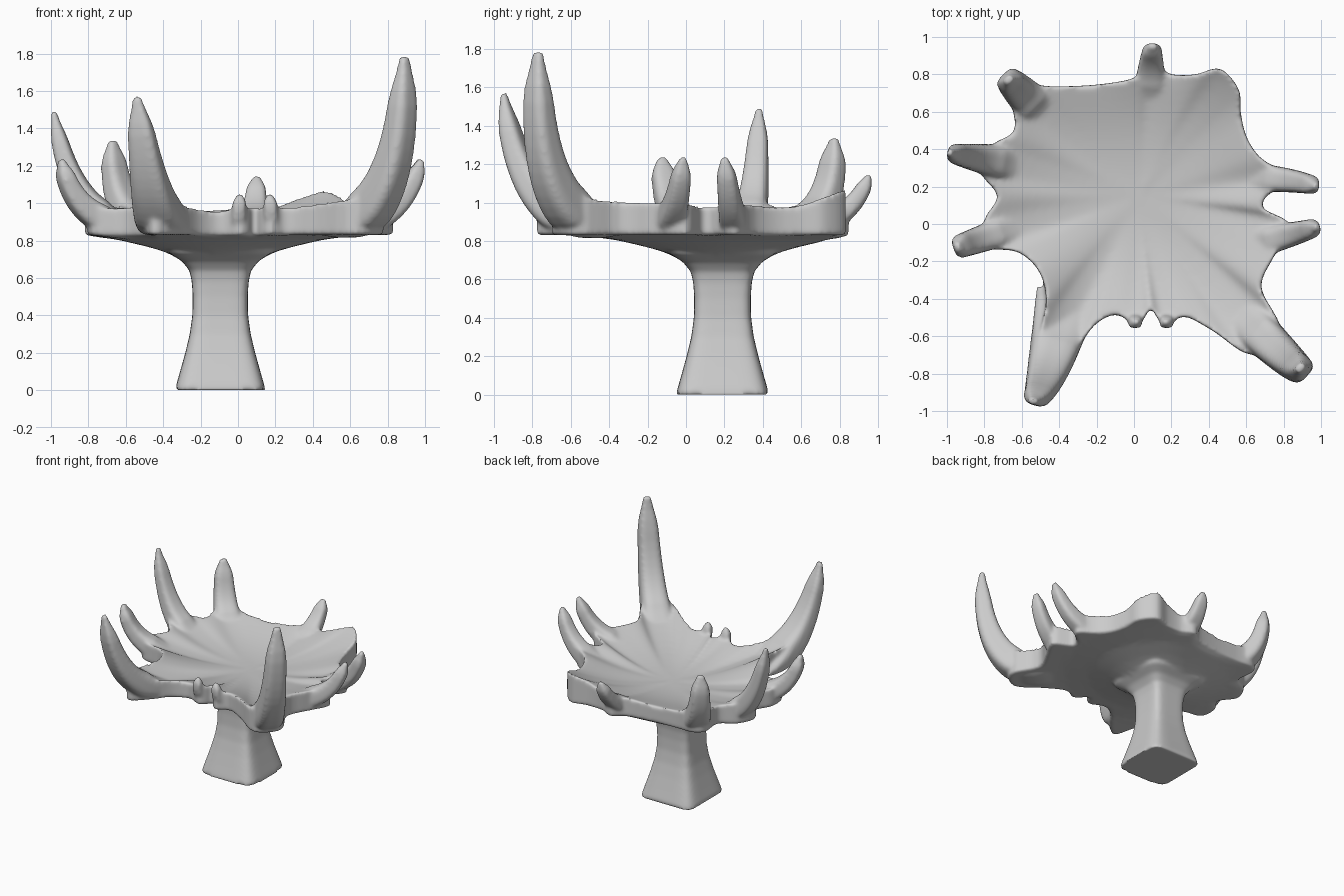
import bpy, bmesh, math
from mathutils import Vector

if "Cube" in bpy.data.objects:
    bpy.data.objects.remove(bpy.data.objects["Cube"])

bm = bmesh.new()
STEM = Vector((-0.095, 0.19))


def lerp_table(table, v):
    for (a, za), (b, zb) in zip(table, table[1:]):
        if v <= b:
            return za + (zb - za) * max(0, v - a) / (b - a)
    return table[-1][1]


def loft(rings):
    """Closed skin over a list of equal-length point rings."""
    vs = [[bm.verts.new(p) for p in r] for r in rings]
    n = len(vs[0])
    for a, b in zip(vs, vs[1:]):
        for i in range(n):
            j = (i + 1) % n
            bm.faces.new((a[i], a[j], b[j], b[i]))
    bm.faces.new(vs[0][::-1])
    bm.faces.new(vs[-1])
    return vs


def superellipse(n, power):
    pts = []
    for i in range(n):
        a = 2 * math.pi * (i + 0.5) / n
        c, s = math.cos(a), math.sin(a)
        pts.append((math.copysign(abs(c) ** power, c), math.copysign(abs(s) ** power, s)))
    return pts


def catmull(pts, steps):
    out, n = [], len(pts)
    for i in range(n):
        p0, p1, p2, p3 = (pts[(i + k) % n] for k in (-1, 0, 1, 2))
        for s in range(steps):
            t = s / steps
            out.append(0.5 * (2 * p1 + (p2 - p0) * t + (2 * p0 - 5 * p1 + 4 * p2 - p3) * t * t
                              + (3 * p1 - p0 - 3 * p2 + p3) * t ** 3))
    return out


# square flared stem: (height, half width)
stem_profile = [(0, .240), (.02, .238), (.1, .215), (.2, .187), (.3, .163), (.4, .149),
                (.5, .147), (.58, .152), (.64, .165), (.69, .205), (.73, .27), (.8, .3)]
loft([[(STEM.x + w * x, STEM.y + w * y, z) for x, y in superellipse(32, 0.35)]
      for z, w in stem_profile])

# dish: rim outline without the prongs (x, y, rim height)
rim = [(.68, .10, .98), (.80, .25, 1.0), (.67, .36, .99), (.60, .47, .98), (.57, .60, .99),
       (.56, .72, 1.03), (.46, .83, 1.07), (.33, .80, 1.03), (.20, .80, .98), (.09, .85, .99),
       (0, .78, .98), (-.2, .745, .96), (-.42, .735, .97), (-.57, .74, 1.0), (-.65, .67, 1.0),
       (-.64, .50, .98), (-.76, .42, 1.0), (-.82, .28, 1.0), (-.73, .15, .98),
       (-.80, .02, .98), (-.78, -.12, .98), (-.62, -.15, .98), (-.51, -.25, 1.0),
       (-.47, -.40, 1.01), (-.50, -.60, 1.02), (-.45, -.78, 1.0), (-.31, -.67, 1.0),
       (-.21, -.54, .97), (-.10, -.485, .96), (.0, -.53, .98), (.05, -.51, .98),
       (.09, -.45, .98), (.13, -.51, .98), (.18, -.54, .98), (.27, -.495, .98),
       (.42, -.57, 1.0), (.63, -.70, 1.03), (.78, -.56, 1.03), (.68, -.34, 1.01),
       (.75, -.17, 1.0), (.83, -.0, 1.0)]
outline = catmull([Vector(p) for p in rim], 4)
under = [(0, .62), (.15, .66), (.21, .695), (.28, .735), (.38, .765), (.55, .805), (.75, .83)]
mid = Vector((.02, .15))
rings = []
for k in range(1, 13):          # underside, centre to rim
    f, ring = k / 12, []
    for p in outline:
        q = mid.lerp(p.xy, f)
        z = lerp_table(under, (q - STEM).length)
        ring.append((q.x, q.y, max(z, .83 - 1.2 * (1 - f))))
    rings.append(ring)
for k in range(12, 0, -1):      # hollowed top, rim to centre
    f, ring = k / 12, []
    for p in outline:
        q = mid.lerp(p.xy, f)
        ring.append((q.x, q.y, .86 + (p.z - .86) * f ** 2.5))
    rings.append(ring)
dish = loft(rings)
hollow = [v for r in dish[13:] for v in r]
for _ in range(25):             # even out the hollow
    bmesh.ops.smooth_vert(bm, verts=hollow, factor=.5, use_axis_z=True)


def prong(root, bend, tip, w0, w1, h0, h1):
    """Curved tapering prong: widths across and thicknesses from root to tip."""
    a, b, c = Vector(root), Vector(bend), Vector(tip)
    side = Vector((c.y - a.y, a.x - c.x, 0)).normalized()
    rings = []
    n = 20
    for i in range(n + 1):
        t = i / n
        p = a * (1 - t) ** 2 + b * 2 * t * (1 - t) + c * t * t
        d = ((b - a) * (1 - t) + (c - b) * t).normalized()
        up = d.cross(side)
        cap = 1 if t < .88 else 1 - .6 * (t - .88) / .12
        root_fade = min(1, .2 + .8 * t / .36)       # stays buried in the dish
        w = (w0 + (w1 - w0) * t) * cap / 2
        h = (h0 + (h1 - h0) * t) * cap * root_fade / 2
        rings.append([p + side * w * x + up * h * y for x, y in superellipse(16, .55)])
    loft(rings)


# root, bend, tip, width root/tip, thickness root/tip
prong((.45, -.36, .875), (.885, -.80, .84), (.89, -.77, 1.785), .26, .13, .31, .10)
prong((-.36, -.38, .88), (-.46, -.86, .85), (-.54, -.95, 1.57), .34, .11, .26, .08)
prong((-.52, .02, .88), (-.88, -.10, .87), (-.945, -.125, 1.235), .17, .12, .19, .08)
prong((-.52, .30, .88), (-.88, .36, .85), (-.985, .38, 1.49), .22, .09, .22, .07)
prong((-.42, .52, .88), (-.66, .76, .86), (-.67, .77, 1.335), .24, .12, .22, .09)
prong((.08, .58, .88), (.09, .86, .88), (.10, .955, 1.145), .20, .09, .15, .07)
prong((.5, .26, .88), (.88, .24, .87), (.975, .20, 1.235), .17, .09, .19, .08)
prong((.5, -.14, .88), (.88, -.05, .87), (.98, -.015, 1.235), .18, .09, .19, .08)
prong((0, -.40, .87), (.0, -.535, .87), (.01, -.525, 1.05), .09, .07, .10, .06)
prong((.18, -.40, .87), (.18, -.535, .87), (.17, -.525, 1.05), .09, .07, .10, .06)

bmesh.ops.recalc_face_normals(bm, faces=bm.faces)
me = bpy.data.meshes.new("pronged_bowl")
bm.to_mesh(me)
bm.free()
bowl = bpy.data.objects.new("pronged_bowl", me)
bpy.context.collection.objects.link(bowl)

# fuse all parts into one softly blended body
fuse = bowl.modifiers.new("fuse", 'REMESH')
fuse.mode = 'VOXEL'
fuse.voxel_size = .012
fuse.use_smooth_shade = True
soft = bowl.modifiers.new("soften", 'SMOOTH')
soft.factor = .5
soft.iterations = 10
